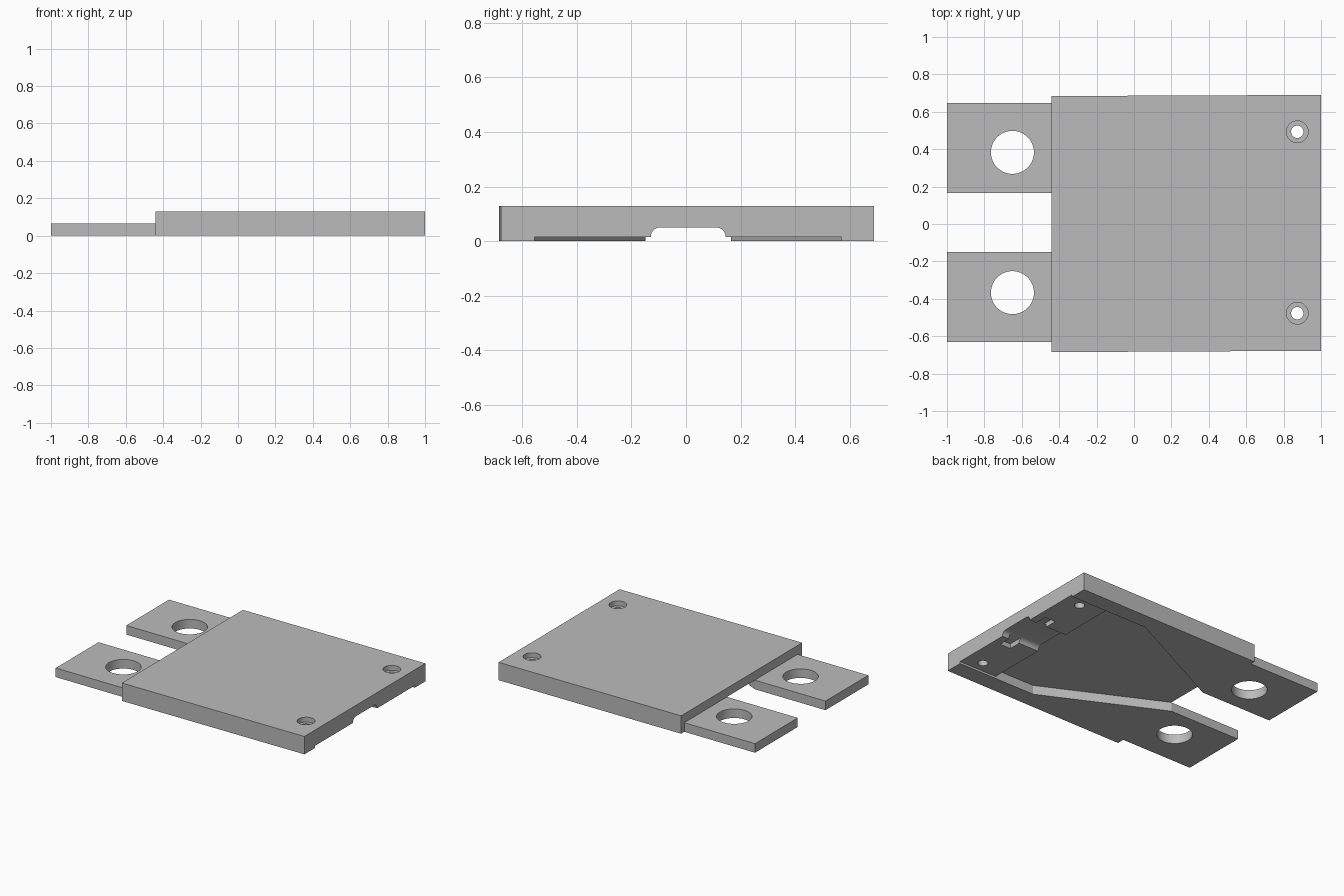
import bpy, bmesh, math
from mathutils import Matrix

old = bpy.data.objects.get("Cube")
if old:
    bpy.data.objects.remove(old, do_unlink=True)

grey = bpy.data.materials.new("plain_grey")
grey.use_nodes = True
COLOUR = (0.5, 0.5, 0.5, 1)
grey.diffuse_color = COLOUR
grey.node_tree.nodes["Principled BSDF"].inputs["Base Color"].default_value = COLOUR

MID = 0.008           # centre line of the part in y
BODY_BACK = -0.44     # body end that carries the tabs
TOP, TAB_TOP, LIP = 0.128, 0.065, 0.015


def prism(name, outline, low, high, axis="z"):
    """Extrude an (x, y) outline along z, or a (y, z) outline along x."""
    place = (lambda p, h: (p[0], p[1], h)) if axis == "z" else (lambda p, h: (h, p[0], p[1]))
    bm = bmesh.new()
    base = bm.faces.new([bm.verts.new(place(p, low)) for p in outline])
    moved = bmesh.ops.extrude_face_region(bm, geom=[base])["geom"]
    for v in (g for g in moved if isinstance(g, bmesh.types.BMVert)):
        v.co["xyz".index(axis)] = high
    bmesh.ops.recalc_face_normals(bm, faces=bm.faces)
    mesh = bpy.data.meshes.new(name)
    bm.to_mesh(mesh)
    bm.free()
    mesh.materials.append(grey)
    obj = bpy.data.objects.new(name, mesh)
    bpy.context.collection.objects.link(obj)
    return obj


def box(name, x0, x1, y0, y1, z0, z1):
    return prism(name, [(x0, y0), (x1, y0), (x1, y1), (x0, y1)], z0, z1)


def disc(name, x, y, radius, z0, z1, sides=48):
    ring = [2 * math.pi * i / sides for i in range(sides)]
    return prism(name, [(x + radius * math.cos(a), y + radius * math.sin(a)) for a in ring], z0, z1)


def cut(target, cutter):
    """Subtract the cutter, then remove it."""
    cutter.hide_render = True
    mod = target.modifiers.new("cut", "BOOLEAN")
    mod.operation, mod.solver, mod.object = "DIFFERENCE", "EXACT", cutter
    bpy.context.view_layer.objects.active = target
    bpy.ops.object.modifier_apply(modifier=mod.name)
    bpy.data.objects.remove(cutter, do_unlink=True)


# Body slab, with very slightly skewed long sides
body = prism("body", [(BODY_BACK, -0.685), (1, -0.678), (1, 0.69), (BODY_BACK, 0.684)], 0, TOP)

# Funnel-shaped recess under the body, open between the tabs
half = [(-0.6, 0.157), (BODY_BACK, 0.157), (0.385, 0.563), (0.70, 0.563)]
funnel = [(x, MID - y) for x, y in half] + [(x, MID + y) for x, y in reversed(half)]
cut(body, prism("funnel_cutter", funnel, -0.1, TAB_TOP))

# Shallow step under the far end
cut(body, box("step_cutter", 0.65, 1.1, MID - 0.563, MID + 0.563, -0.1, LIP))

# Rounded channel through the far end
R, HALF_W, CEILING = 0.034, 0.137, 0.05
arc = [(HALF_W - R + R * math.cos(a), CEILING - R + R * math.sin(a))
       for a in (math.pi / 2 * i / 8 for i in range(9))]
side = [(HALF_W, -0.1)] + arc
channel = [(MID + y, z) for y, z in side] + [(MID - y, z) for y, z in reversed(side)]
cut(body, prism("channel_cutter", channel, 0.65, 1.1, axis="x"))

# Cross notch over the channel
cut(body, box("notch_cutter", 0.86, 0.945, MID - 0.225, MID + 0.225, -0.1, CEILING - 0.002))

# Counterbored screw holes
for sign in (-1, 1):
    y = MID + sign * 0.485
    cut(body, disc("bore_cutter", 0.873, y, 0.033, -0.1, 0.3))
    cut(body, disc("counterbore_cutter", 0.873, y, 0.058, TOP - 0.035, 0.3))

# Terminal tabs with large holes
tabs = []
for name, sign in (("right_tab", -1), ("left_tab", 1)):
    y0, y1 = sorted((MID + sign * 0.157, MID + sign * 0.64))
    tab = box(name, -1, BODY_BACK, y0, y1, 0, TAB_TOP)
    cut(tab, disc("hole_cutter", -0.65, MID + sign * 0.375, 0.115, -0.1, 0.3, 64))
    tabs.append(tab)

# Smooth hole walls, keep edges sharp
bpy.ops.object.select_all(action="DESELECT")
for obj in [body] + tabs:
    obj.select_set(True)
bpy.context.view_layer.objects.active = body
bpy.ops.object.shade_smooth_by_angle(angle=math.radians(25))
